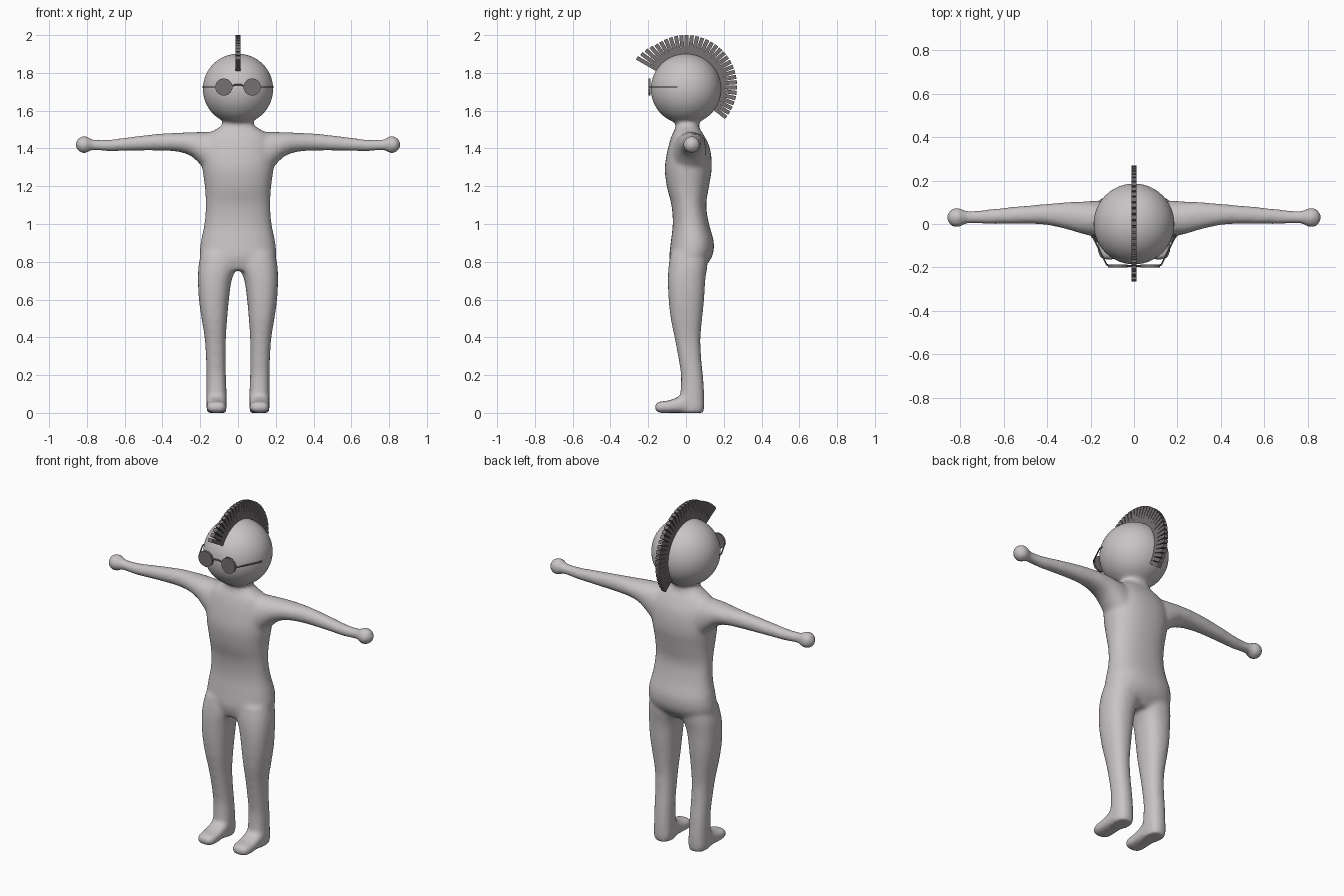
import bpy, bmesh, math
from mathutils import Matrix, Vector

if "Cube" in bpy.data.objects:
    bpy.data.objects.remove(bpy.data.objects["Cube"])


def material(name, rgb):
    m = bpy.data.materials.new(name)
    m.diffuse_color = (*rgb, 1)
    m.use_nodes = True
    m.node_tree.nodes["Principled BSDF"].inputs["Base Color"].default_value = m.diffuse_color
    return m


SKIN = material("pale grey", (0.58, 0.55, 0.56))
DARK = material("dark grey", (0.18, 0.16, 0.17))


def finish(name, bm, mat):
    bmesh.ops.recalc_face_normals(bm, faces=bm.faces[:])
    me = bpy.data.meshes.new(name)
    bm.to_mesh(me)
    bm.free()
    me.materials.append(mat)
    ob = bpy.data.objects.new(name, me)
    bpy.context.collection.objects.link(ob)
    return ob


def spline(rows, steps=4):
    """Smoothly interpolate between rows of section values."""
    rows = [Vector(r) for r in rows]
    out = []
    for i in range(len(rows) - 1):
        p0, p1 = rows[max(i - 1, 0)], rows[i]
        p2, p3 = rows[i + 1], rows[min(i + 2, len(rows) - 1)]
        for k in range(steps):
            t = k / steps
            out.append(0.5 * (2 * p1 + (p2 - p0) * t + (2 * p0 - 5 * p1 + 4 * p2 - p3) * t * t
                              + (3 * p1 - p0 - 3 * p2 + p3) * t ** 3))
    return out + [rows[-1]]


def loft(bm, axis, rows, side=1, power=2.3, n=32):
    """Closed loft; each row is position on the axis, then min/max of the other two axes."""
    rings = []
    for t, a0, a1, b0, b1 in spline(rows):
        ring = []
        for k in range(n):
            c, s = math.cos(math.tau * k / n), math.sin(math.tau * k / n)
            a = (a0 + a1) / 2 + (a1 - a0) / 2 * math.copysign(abs(c) ** (2 / power), c)
            b = (b0 + b1) / 2 + (b1 - b0) / 2 * math.copysign(abs(s) ** (2 / power), s)
            x, y, z = {"x": (t, a, b), "y": (a, t, b), "z": (a, b, t)}[axis]
            ring.append(bm.verts.new((x * side, y, z)))
        rings.append(ring)
    for r, q in zip(rings, rings[1:]):
        for k in range(n):
            bm.faces.new((r[k], r[(k + 1) % n], q[(k + 1) % n], q[k]))
    bm.faces.new(rings[0])
    bm.faces.new(rings[-1])


def ball(bm, loc, r):
    bmesh.ops.create_uvsphere(bm, u_segments=48, v_segments=32, radius=r,
                              matrix=Matrix.Translation(loc))


# Body: torso, head, arms, legs and feet fused into one smooth skin
body = bmesh.new()
torso = [(1.60, 0.07, -0.06, 0.07), (1.56, 0.072, -0.06, 0.07), (1.525, 0.085, -0.055, 0.068),
         (1.50, 0.12, -0.06, 0.075), (1.47, 0.165, -0.075, 0.095), (1.40, 0.19, -0.096, 0.127),
         (1.30, 0.189, -0.112, 0.137), (1.20, 0.176, -0.102, 0.122), (1.10, 0.171, -0.077, 0.107),
         (1.00, 0.178, -0.070, 0.122), (0.90, 0.198, -0.081, 0.148), (0.82, 0.20, -0.088, 0.135),
         (0.755, 0.16, -0.07, 0.08)]
loft(body, "z", [(z, -w, w, f, b) for z, w, f, b in torso])
ball(body, (0, 0, 1.715), 0.187)

arm = [(0.06, -0.07, 0.10, 1.20, 1.48), (0.14, -0.07, 0.108, 1.25, 1.487),
       (0.20, -0.055, 0.106, 1.315, 1.487), (0.25, -0.042, 0.103, 1.36, 1.486),
       (0.32, -0.022, 0.10, 1.383, 1.483), (0.42, -0.002, 0.091, 1.388, 1.478),
       (0.55, 0.0, 0.08, 1.388, 1.463), (0.68, 0.0, 0.066, 1.385, 1.447),
       (0.75, 0.002, 0.06, 1.39, 1.446), (0.80, 0.0, 0.062, 1.39, 1.45)]
leg = [(0.85, 0.0, 0.195, -0.08, 0.115), (0.78, 0.006, 0.209, -0.092, 0.113),
       (0.70, 0.034, 0.212, -0.096, 0.102), (0.60, 0.048, 0.207, -0.092, 0.096),
       (0.50, 0.057, 0.193, -0.081, 0.086), (0.40, 0.064, 0.177, -0.061, 0.077),
       (0.30, 0.065, 0.17, -0.042, 0.08), (0.20, 0.064, 0.167, -0.027, 0.09),
       (0.10, 0.06, 0.167, -0.03, 0.097), (0.04, 0.06, 0.167, -0.03, 0.098),
       (0.0, 0.062, 0.165, -0.03, 0.094)]
foot = [(0.08, 0.066, 0.16, 0.0, 0.08), (0.02, 0.06, 0.167, 0.0, 0.11),
        (-0.04, 0.06, 0.167, 0.0, 0.085), (-0.09, 0.059, 0.168, 0.0, 0.066),
        (-0.135, 0.062, 0.165, 0.0, 0.061), (-0.164, 0.078, 0.149, 0.01, 0.05)]
for side in (-1, 1):
    loft(body, "x", arm, side, 2.1)
    ball(body, (0.815 * side, 0.03, 1.42), 0.046)
    loft(body, "z", leg, side)
    loft(body, "y", foot, side, 2.8)
body_ob = finish("body", body, SKIN)
remesh = body_ob.modifiers.new("fuse", "REMESH")
remesh.mode = "VOXEL"
remesh.voxel_size = 0.011
remesh.use_smooth_shade = True
soften = body_ob.modifiers.new("soften", "SMOOTH")
soften.factor = 0.5
soften.iterations = 10

# Mohawk: a fan of thin blocks over the crown
hair = bmesh.new()
COUNT = 32
for i in range(COUNT):
    deg = 150 - i * 188 / (COUNT - 1)
    ang = math.radians(deg)
    inner, outer = 0.165, 0.27 + 0.03 * max(0, (deg - 125) / 25)
    mat = (Matrix.Translation((0, 0, 1.73)) @ Matrix.Rotation(ang, 4, "X")
           @ Matrix.Translation((0, (inner + outer) / 2, 0))
           @ Matrix.Diagonal((0.025, outer - inner, 0.021, 1)))
    bmesh.ops.create_cube(hair, size=1, matrix=mat)
finish("mohawk", hair, DARK)

# Glasses: two round lenses
lenses = bmesh.new()
for side in (-1, 1):
    bmesh.ops.create_cone(lenses, cap_ends=True, segments=14, radius1=0.046, radius2=0.046,
                          depth=0.012, matrix=Matrix.Translation((0.075 * side, -0.193, 1.725))
                          @ Matrix.Rotation(math.pi / 2, 4, "X"))
finish("lenses", lenses, DARK)

# Glasses: bridge and temple wires
wire = bpy.data.curves.new("glasses_wire", "CURVE")
wire.dimensions = "3D"
wire.bevel_depth = 0.004
wire.bevel_resolution = 1
wire.use_fill_caps = True
paths = [[(-0.036, -0.193, 1.727), (-0.016, -0.193, 1.737), (0.016, -0.193, 1.737),
          (0.036, -0.193, 1.727)]]
for s in (-1, 1):
    paths.append([(0.115 * s, -0.19, 1.725), (0.125 * s, -0.188, 1.725),
                  (0.186 * s, -0.065, 1.725), (0.187 * s, -0.045, 1.725)])
for path in paths:
    sp = wire.splines.new("POLY")
    sp.points.add(len(path) - 1)
    for p, co in zip(sp.points, path):
        p.co = (*co, 1)
wire.materials.append(DARK)
bpy.context.collection.objects.link(bpy.data.objects.new("glasses_wire", wire))
